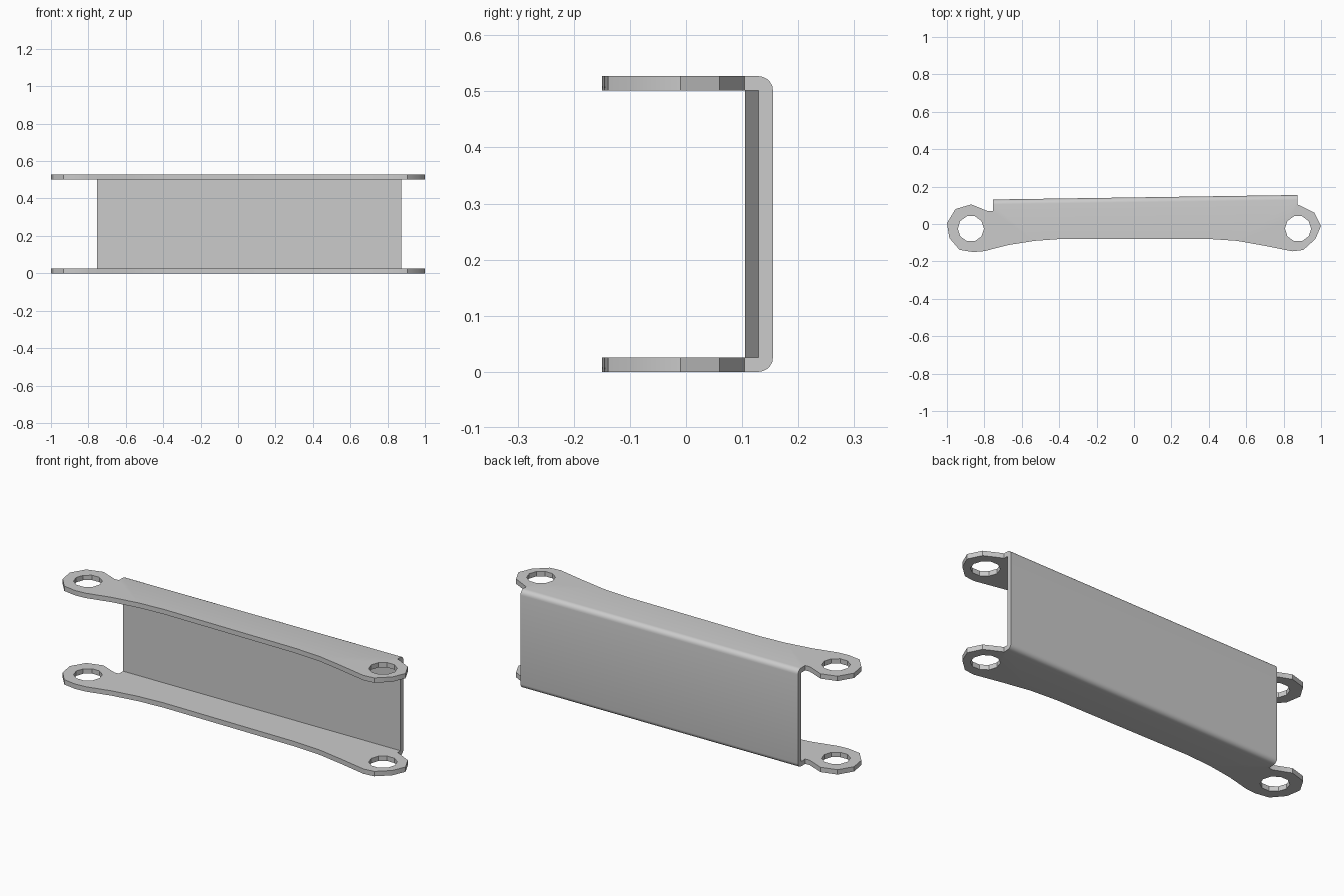
import bpy, bmesh, math

if "Cube" in bpy.data.objects:
    bpy.data.objects.remove(bpy.data.objects["Cube"])

T, H = 0.026, 0.527            # sheet thickness, overall height
X0, X1 = -0.755, 0.873         # ends of the web
Y0, Y1 = 0.131, 0.155          # outer web face at each end (slight taper)

# Flange outline, starting along the fold line
outline = [
    (X0, Y0 - T), (X0, 0.07), (-0.782, 0.069), (-0.87, 0.105), (-0.955, 0.08),
    (-1.0, 0.005), (-0.987, -0.075), (-0.933, -0.138), (-0.86, -0.15), (-0.80, -0.145),
    (-0.67, -0.112), (-0.53, -0.09), (-0.39, -0.08), (0.40, -0.08),
    (0.55, -0.09), (0.69, -0.115), (0.845, -0.146), (0.905, -0.139),
    (0.97, -0.08), (1.0, -0.01), (0.965, 0.06), (0.885, 0.1),
    (X1, 0.104), (X1, Y1 - T)]


def circle(cx, cy, r, n=10):
    return [(cx + r * math.cos(2 * math.pi * i / n),
             cy + r * math.sin(2 * math.pi * i / n)) for i in range(n)]


loops = [outline, circle(-0.872, -0.025, 0.07), circle(0.877, -0.025, 0.07)]
bm = bmesh.new()


def flange(z):
    """Plate with two pivot holes; left open along the fold line."""
    rings = []
    for h in (z, z + T):
        edges, layer = [], []
        for pts in loops:
            vs = [bm.verts.new((x, y, h)) for x, y in pts]
            edges += [bm.edges.new((vs[i - 1], vs[i])) for i in range(len(vs))]
            layer.append(vs)
        bmesh.ops.triangle_fill(bm, use_beauty=True, edges=edges, normal=(0, 0, 1))
        rings.append(layer)
    for k, (lo, hi) in enumerate(zip(*rings)):
        for i in range(len(lo)):
            if k == 0 and i == 0:      # fold line joins the web
                continue
            bm.faces.new((lo[i - 1], lo[i], hi[i], hi[i - 1]))


flange(0)
flange(H - T)

# Web with rounded outer bends
arc = [(-T + T * math.sin(a), T - T * math.cos(a))
       for a in (math.pi / 2 * i / 5 for i in range(6))]
profile = [(-T, T)] + arc + [(y, H - z) for y, z in reversed(arc)] + [(-T, H - T)]
a, b = ([bm.verts.new((x, yo + y, z)) for y, z in profile]
        for x, yo in ((X0, Y0), (X1, Y1)))
n = len(profile)
for i in range(n):
    if i not in (1, n - 1):            # openings meet the flanges
        bm.faces.new((a[i - 1], a[i], b[i], b[i - 1]))
bm.faces.new(a)
bm.faces.new(b)

bmesh.ops.remove_doubles(bm, verts=bm.verts, dist=1e-4)
bmesh.ops.recalc_face_normals(bm, faces=bm.faces)
mesh = bpy.data.meshes.new("channel_link")
bm.to_mesh(mesh)
bm.free()
link = bpy.data.objects.new("channel_link", mesh)
bpy.context.collection.objects.link(link)
bpy.context.view_layer.objects.active = link
link.select_set(True)
bpy.ops.object.shade_smooth_by_angle(angle=math.radians(30))
